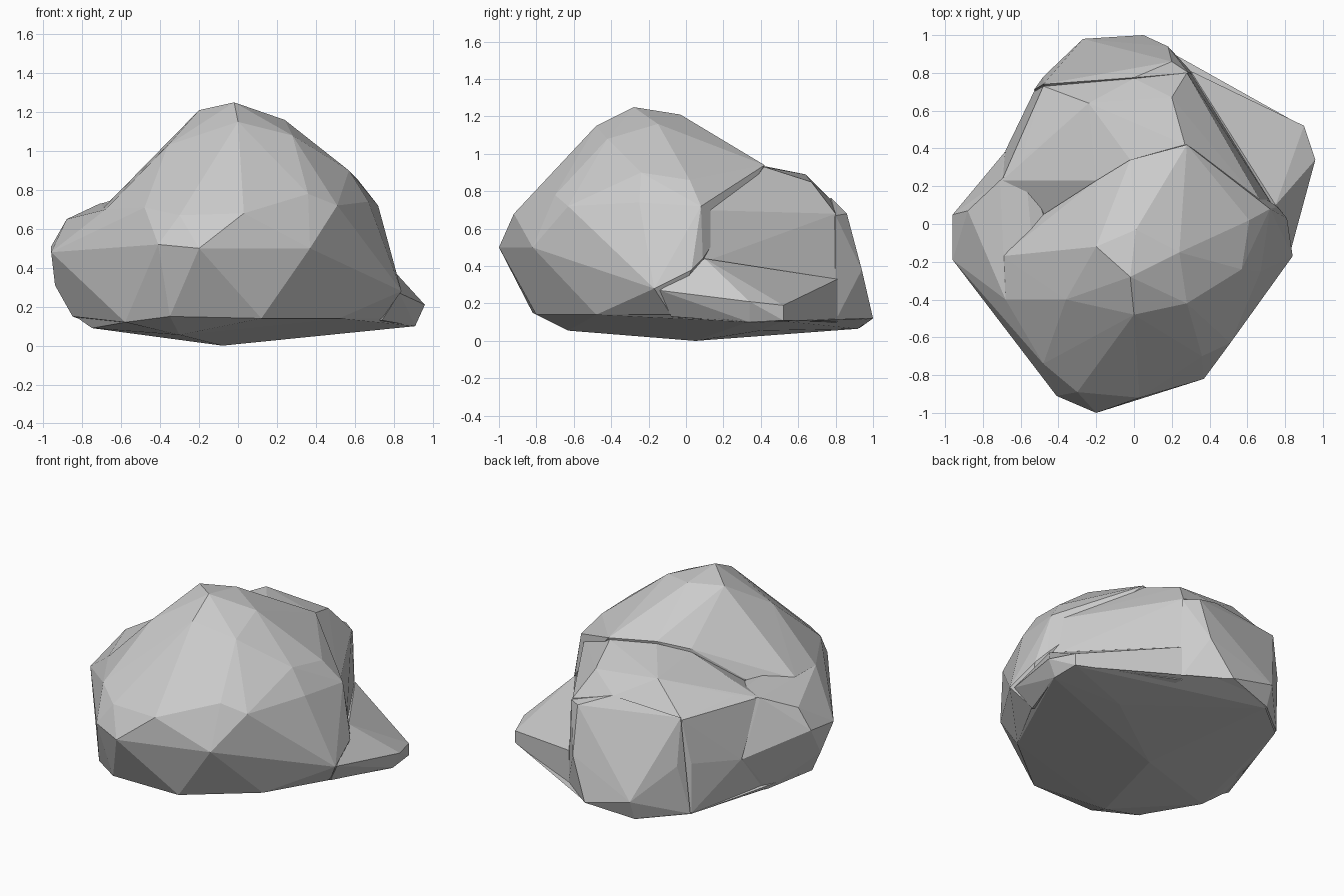
import bpy, bmesh


def hull_rock(name, points):
    """Faceted convex chunk of stone spanned by a few key corner points."""
    bm = bmesh.new()
    for p in points:
        bm.verts.new(p)
    res = bmesh.ops.convex_hull(bm, input=bm.verts[:])
    loose = [g for g in res["geom_interior"] if isinstance(g, bmesh.types.BMVert)]
    bmesh.ops.delete(bm, geom=loose, context='VERTS')
    bmesh.ops.recalc_face_normals(bm, faces=bm.faces[:])
    mesh = bpy.data.meshes.new(name)
    bm.to_mesh(mesh)
    bm.free()
    obj = bpy.data.objects.new(name, mesh)
    bpy.context.collection.objects.link(obj)
    return obj


# Main boulder, listed ring by ring from the base to the peak
rim = [(-.35, -.82, .15), (-.58, -.64, .12), (.12, -.8, .14), (.52, -.48, .14),
       (.74, -.08, .14), (-.3, -.63, .055), (-.08, .05, .01)]
belly = [(-.2, -1, .5), (-.41, -.91, .52), (.37, -.82, .5), (.6, -.46, .35),
         (.84, -.17, .28), (.81, .03, .38), (-.65, -.57, .54), (.76, .09, .44)]
shoulder = [(.03, -.92, .68), (-.3, -.89, .67), (-.48, -.74, .71), (.36, -.7, .78),
            (.51, -.63, .72), (.72, .08, .72), (.61, .02, .86), (.57, -.24, .9),
            (.67, -.25, .74), (-.68, -.4, .7), (-.7, -.17, .7), (-.48, .05, .72)]
crown = [(.28, -.42, 1.08), (0, -.48, 1.15), (-.36, -.4, 1.03), (.24, -.15, 1.16),
         (-.02, -.28, 1.25), (-.2, -.12, 1.21), (.01, -.03, 1.21),
         (-.2, .23, .92), (-.02, .34, .965), (.28, .42, .94)]
boulder = hull_rock("boulder", rim + belly + shoulder + crown)

# Lobe bulging out on the left
lobe = hull_rock("left_lobe", [
    (-.96, -.19, .48), (-.96, .05, .51), (-.88, .07, .65), (-.71, .23, .73),
    (-.7, -.17, .7), (-.68, -.4, .7), (-.48, .05, .72), (-.94, -.08, .31),
    (-.85, -.12, .15), (-.65, -.57, .54), (-.41, -.91, .52), (-.48, -.74, .71),
    (-.58, -.64, .12), (-.685, .38, .37), (-.72, .17, .1), (-.58, .34, .75),
    (0, 0, .06), (-.5, .45, .08)])

# Lower shelf behind the peak
shelf = hull_rock("rear_shelf", [
    (-.72, .15, .1), (-.53, .7, .09), (.3, .79, .1), (.45, .45, .1),
    (-.7, .23, .73), (-.68, .39, .37), (-.53, .7, .42), (-.6, .34, .76),
    (-.48, .73, .71), (-.48, .05, .71), (-.32, .42, .86), (-.24, .64, .89),
    (0, .77, .76), (-.2, .23, .9), (-.02, .34, .95), (.27, .42, .93),
    (.2, .67, .85), (.28, .8, .68), (.3, .8, .33), (.45, .51, .53),
    (.7, .07, .7), (.74, .09, .42), (.7, .05, .12)])

# Slab at the very back
slab = hull_rock("back_slab", [
    (-.48, .74, .73), (-.48, .78, .42), (-.53, .71, .09), (-.27, .93, .07),
    (-.27, .98, .2), (.05, 1, .12), (0, .775, .765), (.2, .86, .68),
    (.18, .94, .38), (.29, .8, .67), (.31, .8, .11), (-.2, .3, .04)])

# Low wedge jutting out on the right
wedge = hull_rock("side_wedge", [
    (.75, .1, .44), (.3, .81, .33), (.9, .52, .19), (.96, .34, .21),
    (.9, .52, .11), (.91, .34, .1), (.83, -.14, .27), (.74, -.08, .13),
    (.3, .81, .1), (.4, .4, .06), (.5, -.1, .2)])

# Shallow underside joining everything
under = hull_rock("underside", [
    (-.08, .05, 0), (-.3, -.63, .055), (-.75, -.25, .09), (-.85, -.1, .16),
    (-.73, .16, .11), (-.53, .7, .085), (-.27, .92, .065), (.05, .99, .12),
    (.89, .52, .105), (.91, .33, .1), (.75, -.08, .15), (.52, -.48, .14),
    (.12, -.79, .14), (-.35, -.81, .15), (-.58, -.63, .12), (.45, .4, .055)])

# Fuse the chunks into one rock
for i, chunk in enumerate((lobe, shelf, slab, wedge, under)):
    mod = boulder.modifiers.new("fuse_%d" % i, 'BOOLEAN')
    mod.operation, mod.solver, mod.object = 'UNION', 'EXACT', chunk
    chunk.hide_render = True
    chunk.hide_set(True)
